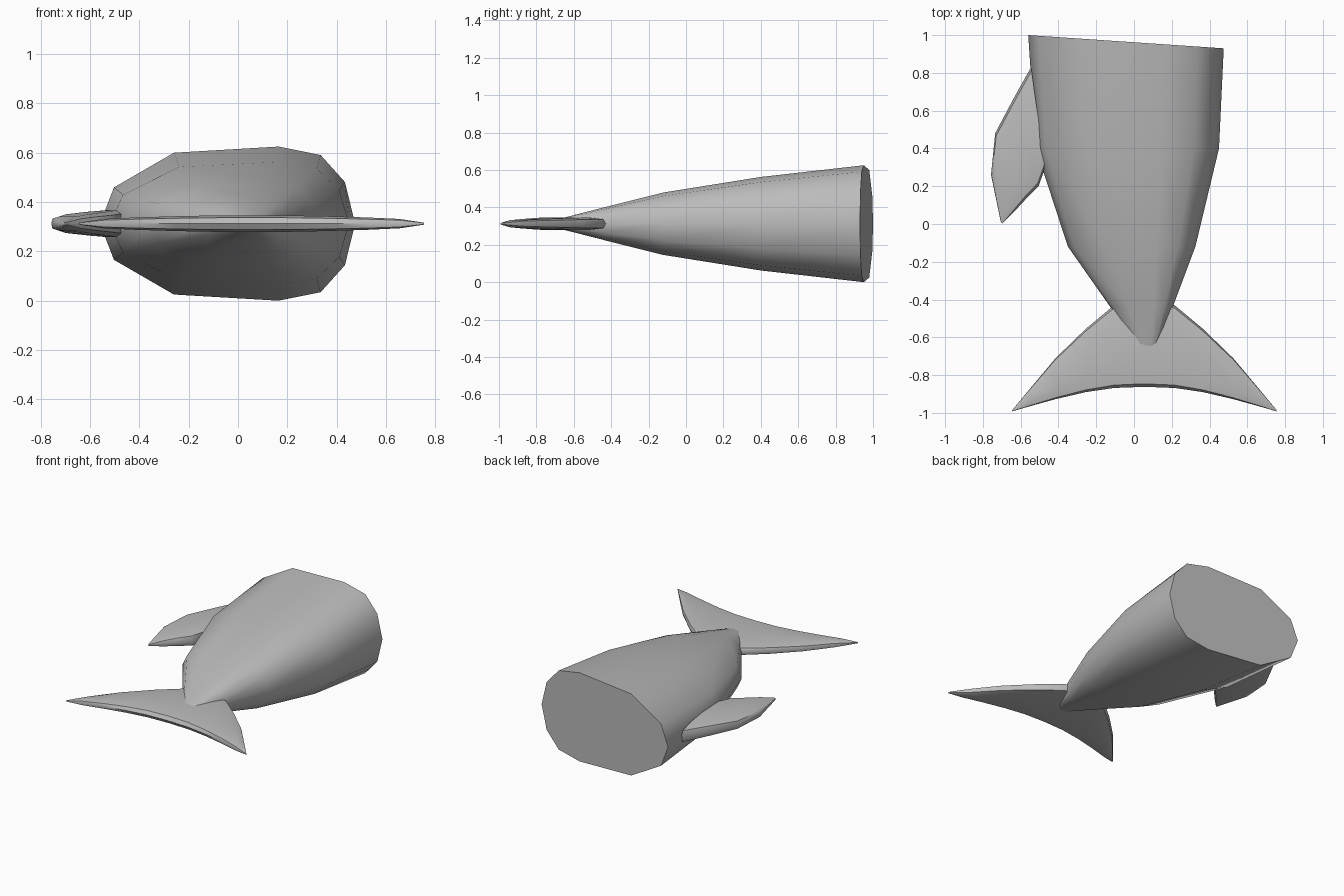
import bpy, bmesh, math

cube = bpy.data.objects.get("Cube")
if cube:
    bpy.data.objects.remove(cube, do_unlink=True)

MID = 0.3125  # height of the symmetry plane

grey = bpy.data.materials.new("plain_grey")
grey.use_nodes = True
colour = (0.5, 0.5, 0.5, 1)
grey.diffuse_color = colour
grey.node_tree.nodes["Principled BSDF"].inputs["Base Color"].default_value = colour


def loft(name, rings, angle):
    """Skin a list of equal-sized point rings and cap both ends."""
    bm = bmesh.new()
    rows = [[bm.verts.new(p) for p in ring] for ring in rings]
    n = len(rows[0])
    for a, b in zip(rows, rows[1:]):
        for i in range(n):
            j = (i + 1) % n
            bm.faces.new((a[i], a[j], b[j], b[i]))
    bm.faces.new(rows[0])
    bm.faces.new(rows[-1])
    bmesh.ops.recalc_face_normals(bm, faces=bm.faces)
    mesh = bpy.data.meshes.new(name)
    bm.to_mesh(mesh)
    bm.free()
    mesh.materials.append(grey)
    obj = bpy.data.objects.new(name, mesh)
    bpy.context.collection.objects.link(obj)
    bpy.ops.object.select_all(action='DESELECT')
    obj.select_set(True)
    bpy.context.view_layer.objects.active = obj
    bpy.ops.object.shade_smooth_by_angle(angle=math.radians(angle))
    return obj


def mirrored(half):
    """Close an upper half profile with its reflection below."""
    return half + [(u, -v) for u, v in half[-2:0:-1]]


# Body: lopsided oval tapering to the tail, cut off at a slant at the back
oval = mirrored([(-1, 0), (-.89, .47), (-.42, .92), (.40, 1), (.73, .89), (.92, .54), (1, 0)])
stations = [  # y, left edge, right edge, half height
    (.965, -.56, .475, .3125),
    (.40, -.52, .45, .25),
    (-.12, -.35, .325, .167),
    (-.44, -.125, .205, .087),
    (-.60, -.02, .145, .046),
    (-.76, .035, .08, .005),
]
body = []
for k, (y, x0, x1, h) in enumerate(stations):
    c, w = (x0 + x1) / 2, (x1 - x0) / 2
    slant = -.035 if k == 0 else 0
    body.append([(c + w * u, y + slant * u, MID + h * v) for u, v in oval])
loft("body", body, 50)

# Flat blade section shared by the tail and the side fin
blade = mirrored([(-1, 0), (-.93, .72), (-.55, 1), (.55, 1), (.93, .72), (1, 0)])


def blade_ring(lead, trail, half_thickness):
    (ax, ay), (bx, by) = lead, trail
    return [((ax + bx) / 2 + (bx - ax) / 2 * u,
             (ay + by) / 2 + (by - ay) / 2 * u,
             MID + half_thickness * v) for u, v in blade]


# Tail: crescent fluke, mirrored about its own centre line
half_tail = [  # span offset, leading y, trailing y, half thickness
    (0, -.40, -.862, .034),
    (.16, -.43, -.868, .033),
    (.31, -.555, -.89, .030),
    (.47, -.71, -.927, .025),
    (.60, -.865, -.963, .019),
    (.70, -.985, -.992, .004),
]
span = [(-s, a, b, t) for s, a, b, t in half_tail[:0:-1]] + half_tail
loft("tail_fluke", [blade_ring((.055 + s, a), (.055 + s, b), t) for s, a, b, t in span], 50)

# Right side fin: sweeps forward from the flank to a point
fin = [
    ((-.545, .83), (-.47, .30), .055),
    ((-.64, .66), (-.505, .20), .048),
    ((-.735, .48), (-.57, .135), .038),
    ((-.757, .26), (-.63, .07), .028),
    ((-.705, .01), (-.697, .003), .006),
]
loft("right_fin", [blade_ring(*f) for f in fin], 50)
